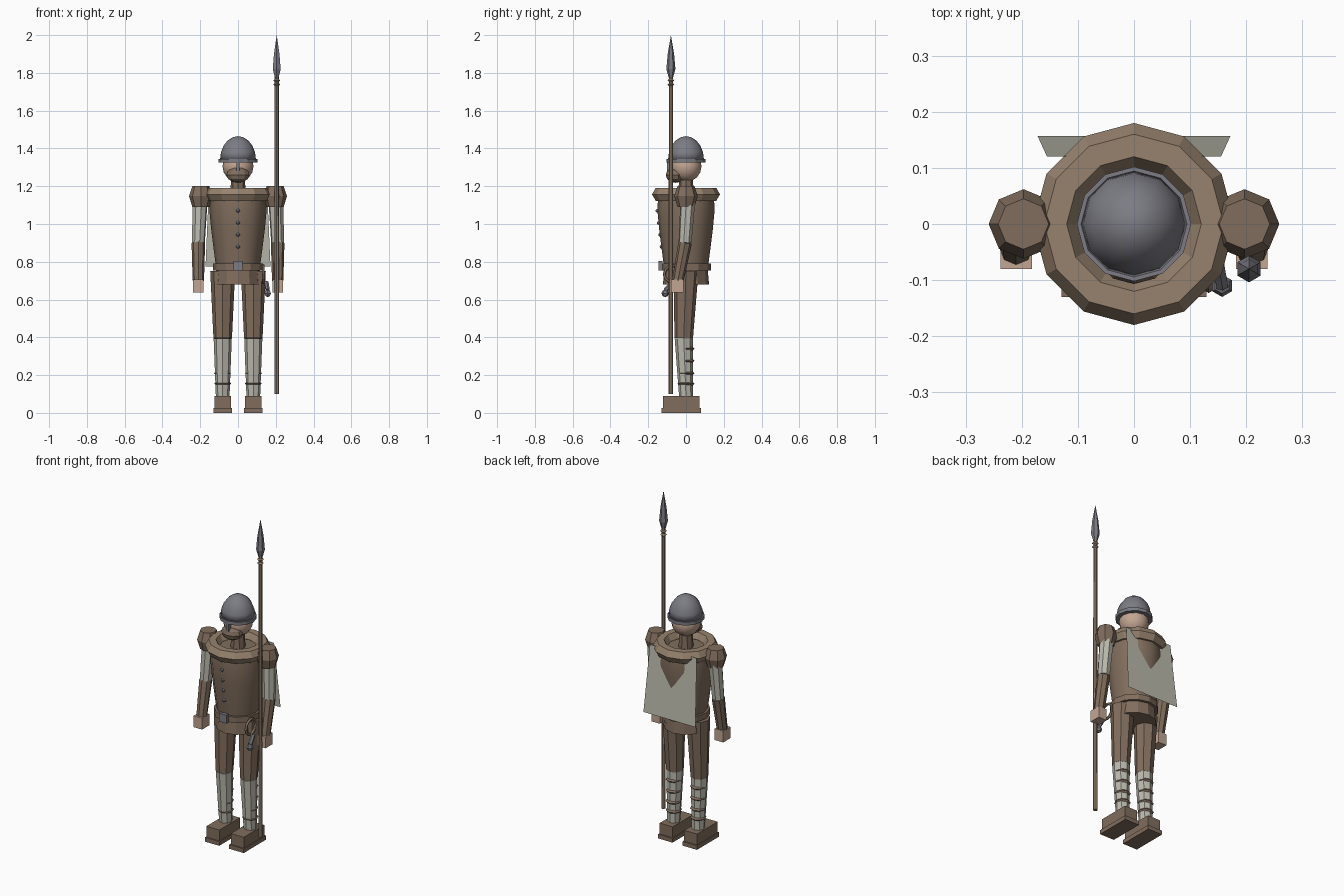
import bpy, bmesh, math
from mathutils import Vector, Matrix

if "Cube" in bpy.data.objects:
    bpy.data.objects.remove(bpy.data.objects["Cube"])


def material(name, r, g, b):
    m = bpy.data.materials.new(name)
    m.diffuse_color = (r, g, b, 1)
    m.use_nodes = True
    m.node_tree.nodes["Principled BSDF"].inputs["Base Color"].default_value = m.diffuse_color
    return m


LEATHER = material("leather", 0.22, 0.155, 0.11)
TAN = material("tan", 0.31, 0.225, 0.155)
CLOTH = material("cloth", 0.50, 0.49, 0.42)
SKIN = material("skin", 0.55, 0.38, 0.29)
STEEL = material("steel", 0.20, 0.20, 0.23)


def finish(name, bm, mat, smooth=False):
    bmesh.ops.recalc_face_normals(bm, faces=bm.faces)
    me = bpy.data.meshes.new(name)
    bm.to_mesh(me)
    bm.free()
    me.materials.append(mat)
    for p in me.polygons:
        p.use_smooth = smooth
    ob = bpy.data.objects.new(name, me)
    bpy.context.collection.objects.link(ob)
    return ob


def lathe(name, profile, n, mat, loc=(0, 0), closed=False, smooth=False, turn=0.0):
    """Revolve (radius, z) points; closed joins the profile into a ring."""
    bm = bmesh.new()
    rings = []
    for r, z in profile:
        if r == 0:
            rings.append([bm.verts.new((loc[0], loc[1], z))] * n)
        else:
            rings.append([bm.verts.new((loc[0] + r * math.cos(2 * math.pi * i / n + turn),
                                        loc[1] + r * math.sin(2 * math.pi * i / n + turn), z))
                          for i in range(n)])
    pairs = list(zip(rings, rings[1:])) + ([(rings[-1], rings[0])] if closed else [])
    for a, b in pairs:
        for i in range(n):
            j = (i + 1) % n
            bm.faces.new(list(dict.fromkeys((a[i], a[j], b[j], b[i]))))
    if not closed:
        for ring, pt in ((rings[0], profile[0]), (rings[-1], profile[-1])):
            if pt[0] > 0:
                bm.faces.new(ring)
    return finish(name, bm, mat, smooth)


def torus(name, major, minor, z, n, k, mat, loc=(0, 0)):
    pts = [(major + minor * math.cos(2 * math.pi * i / k), z + minor * math.sin(2 * math.pi * i / k))
           for i in range(k)]
    return lathe(name, pts, n, mat, loc, closed=True)


def limb(name, a, b, r1, r2, n, mat):
    """Tapered tube between two points."""
    a, b = Vector(a), Vector(b)
    bm = bmesh.new()
    rot = (b - a).to_track_quat('Z', 'Y').to_matrix().to_4x4()
    bmesh.ops.create_cone(bm, cap_ends=True, segments=n, radius1=r1, radius2=r2,
                          depth=(b - a).length, matrix=Matrix.Translation((a + b) / 2) @ rot)
    return finish(name, bm, mat)


def box(name, lo, hi, mat):
    lo, hi = Vector(lo), Vector(hi)
    bm = bmesh.new()
    bmesh.ops.create_cube(bm, size=1, matrix=Matrix.Translation((lo + hi) / 2)
                          @ Matrix.Diagonal((*(hi - lo), 1)))
    return finish(name, bm, mat)


def ball(name, c, r, u, v, mat, smooth=False):
    bm = bmesh.new()
    bmesh.ops.create_uvsphere(bm, u_segments=u, v_segments=v, radius=1,
                              matrix=Matrix.Translation(c) @ Matrix.Diagonal((*r, 1)))
    return finish(name, bm, mat, smooth)


# Torso, collar, tunic hem and belt
torso = lathe("torso", [(0.115, 0.76), (0.128, 0.86), (0.143, 0.98), (0.152, 1.08), (0.148, 1.13), (0.12, 1.155)],
              12, LEATHER, smooth=True)
torso.data.set_sharp_from_angle(angle=math.radians(40))
torus("collar", 0.14, 0.04, 1.157, 12, 6, TAN)
lathe("tunic_hem", [(0.122, 0.68), (0.115, 0.76)], 12, LEATHER)
lathe("belt", [(0.132, 0.755), (0.132, 0.79)], 12, LEATHER)
box("buckle", (-0.025, -0.145, 0.753), (0.025, -0.125, 0.803), STEEL)
for i in range(4):
    z = 1.07 - 0.0635 * i
    ball("button", (0, -0.151 + 0.0072 * i, z), (0.01,) * 3, 8, 6, STEEL)

# Cape sheet hanging behind
bm = bmesh.new()
bm.faces.new([bm.verts.new(p) for p in ((-0.155, 0.12, 1.17), (0.155, 0.12, 1.17),
                                        (0.172, 0.157, 0.775), (-0.172, 0.157, 0.775))])
finish("cape", bm, CLOTH)

# Head, beard and helmet
lathe("neck", [(0.042, 1.14), (0.036, 1.25)], 8, LEATHER)
ball("head", (0, 0, 1.305), (0.082,) * 3, 12, 8, SKIN, True)
ball("beard", (0, -0.055, 1.26), (0.064, 0.052, 0.042), 10, 6, LEATHER)
dome = [(0.095 * math.cos(t), 1.34 + 0.125 * math.sin(t)) for t in [math.pi / 10 * i for i in range(5)]]
lathe("helmet_dome", dome + [(0, 1.465)], 12, STEEL, smooth=True)
lathe("helmet_rim", [(0.102, 1.325), (0.102, 1.345)], 12, STEEL)
box("nose_guard", (-0.008, -0.1, 1.275), (0.008, -0.08, 1.335), STEEL)

for s, side in ((-1, "left"), (1, "right")):
    # Arms
    lathe(side + "_shoulder", [(0.045, 1.09), (0.062, 1.147), (0.045, 1.2)], 8, LEATHER, (s * 0.197, 0))
    limb(side + "_sleeve", (s * 0.2, 0.01, 1.13), (s * 0.21, -0.005, 0.9), 0.04, 0.035, 8, CLOTH)
    limb(side + "_forearm", (s * 0.21, -0.005, 0.9), (s * 0.21, -0.043, 0.7), 0.036, 0.03, 8, LEATHER)
    box(side + "_hand", (s * 0.21 - 0.028, -0.08, 0.637), (s * 0.21 + 0.028, -0.012, 0.705), SKIN)
    # Legs with wrapped shins
    x = s * 0.081
    limb(side + "_thigh", (x, 0, 0.75), (x, -0.012, 0.395), 0.066, 0.049, 8, LEATHER)
    limb(side + "_shin", (x, -0.012, 0.395), (x, 0, 0.08), 0.048, 0.036, 8, CLOTH)
    for z in (0.155, 0.21, 0.275, 0.34):
        torus(side + "_shin_strap", 0.036, 0.009, z, 8, 4, LEATHER, (x, 0.0))
    # Boots
    box(side + "_boot", (x - 0.043, -0.122, 0.02), (x + 0.043, 0.072, 0.09), LEATHER)
    box(side + "_sole", (x - 0.048, -0.13, 0), (x + 0.048, 0.08, 0.025), LEATHER)

# Spear
SP = (0.205, -0.08)
lathe("spear_shaft", [(0.012, 0.1), (0.011, 1.78)], 8, TAN, SP)
for z in (1.738, 1.76):
    torus("spear_binding", 0.011, 0.007, z, 8, 4, TAN, SP)
lathe("spear_head", [(0.01, 1.77), (0.024, 1.82), (0.017, 1.9), (0, 2.0)], 6, STEEL, SP, turn=math.pi / 6)

# Belt ring with hanging metal pieces
ring = torus("belt_ring", 0.045, 0.008, 0, 12, 6, TAN)
ring.rotation_euler = (0, math.pi / 2, 0)
ring.location = (0.133, -0.07, 0.735)
ball("hanging_weight", (0.157, -0.11, 0.633), (0.02,) * 3, 6, 4, STEEL)
limb("hanging_bar", (0.157, -0.11, 0.65), (0.15, -0.07, 0.69), 0.012, 0.012, 6, STEEL)
